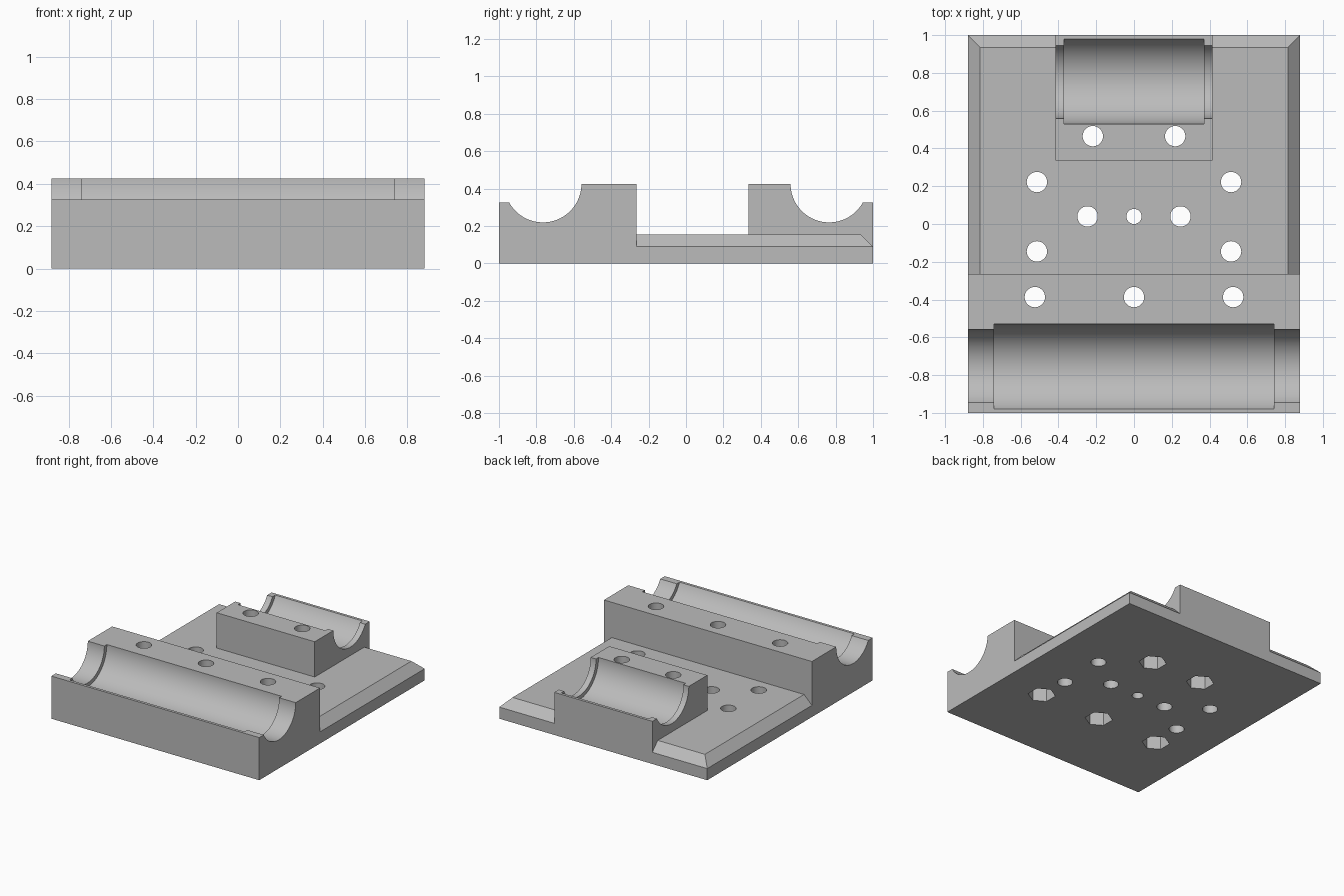
import bpy
import bmesh
from math import cos, sin, tau, pi
from mathutils import Vector

if "Cube" in bpy.data.objects:
    bpy.data.objects.remove(bpy.data.objects["Cube"], do_unlink=True)

HALF_X, TOP, LIP = 0.88, 0.425, 0.326
PLATE_TOP, CHAMFER = 0.155, 0.066
GROOVE_Y, SEAT_R, END_R = 0.765, 0.236, 0.206

grey = bpy.data.materials.new("grey_plastic")
grey.use_nodes = True
COLOUR = (0.5, 0.5, 0.5, 1)
grey.diffuse_color = COLOUR
grey.node_tree.nodes["Principled BSDF"].inputs["Base Color"].default_value = COLOUR


def prism(name, points, axis, lo, hi):
    """Extrude a closed outline along x (points are y, z) or z (points are x, y)."""
    def place(a, b, depth):
        return Vector((depth, a, b)) if axis == "x" else Vector((a, b, depth))

    bm = bmesh.new()
    face = bm.faces.new([bm.verts.new(place(a, b, lo)) for a, b in points])
    grown = bmesh.ops.extrude_face_region(bm, geom=[face])["geom"]
    moved = [g for g in grown if isinstance(g, bmesh.types.BMVert)]
    bmesh.ops.translate(bm, verts=moved, vec=place(0, 0, hi - lo))
    bmesh.ops.recalc_face_normals(bm, faces=bm.faces)
    mesh = bpy.data.meshes.new(name)
    bm.to_mesh(mesh)
    bm.free()
    mesh.materials.append(grey)
    obj = bpy.data.objects.new(name, mesh)
    bpy.context.collection.objects.link(obj)
    return obj


def circle(a, b, radius, sides, start=0.0):
    return [(a + radius * cos(start + tau * i / sides),
             b + radius * sin(start + tau * i / sides)) for i in range(sides)]


def combine(target, tool, operation):
    """Apply a boolean and discard the tool."""
    tool.hide_render = True
    mod = target.modifiers.new("combine", "BOOLEAN")
    mod.operation, mod.solver, mod.object = operation, "EXACT", tool
    bpy.context.view_layer.objects.active = target
    bpy.ops.object.modifier_apply(modifier=mod.name)
    bpy.data.objects.remove(tool, do_unlink=True)


def bearing_block(name, side, half_width, inner_y):
    """Stepped block, low at its outer lip; side is -1 at the front, 1 at the back."""
    outline = [(1, 0), (1, LIP), (GROOVE_Y, LIP), (GROOVE_Y, TOP), (inner_y, TOP), (inner_y, 0)]
    return prism(name, [(side * y, z) for y, z in outline], "x", -half_width, half_width)


# Base plate with chamfered side and back edges
carriage = prism("bearing_carriage", [(-HALF_X, -0.4), (HALF_X, -0.4), (HALF_X, 1), (-HALF_X, 1)],
                 "z", 0, PLATE_TOP)
bm = bmesh.new()
bm.from_mesh(carriage.data)
rim = [e for e in bm.edges
       if all(v.co.z > 0.1 for v in e.verts) and any(v.co.y > 0 for v in e.verts)]
bmesh.ops.bevel(bm, geom=rim, offset=CHAMFER, segments=1, affect="EDGES")
bm.to_mesh(carriage.data)
bm.free()

# Front and rear bearing blocks
combine(carriage, bearing_block("front_block", -1, HALF_X, 0.265), "UNION")
combine(carriage, bearing_block("rear_block", 1, 0.415, 0.335), "UNION")

# Grooves: a wide bearing seat, with narrower openings at both ends
for side, seat_half, block_half in ((-1, 0.74, HALF_X), (1, 0.37, 0.415)):
    for radius, half in ((END_R, block_half + 0.1), (SEAT_R, seat_half)):
        outline = circle(side * GROOVE_Y, TOP, radius, 72, pi / 72)
        combine(carriage, prism("groove_cutter", outline, "x", -half, half), "DIFFERENCE")

# Bolt holes through the blocks, with hexagonal nut pockets underneath
for x, y in ((-0.525, -0.387), (0, -0.387), (0.525, -0.387), (-0.218, 0.465), (0.218, 0.465)):
    combine(carriage, prism("bolt_cutter", circle(x, y, 0.054, 32), "z", -0.1, 0.6), "DIFFERENCE")
    combine(carriage, prism("nut_cutter", circle(x, y, 0.098, 6, pi / 2), "z", -0.1, 0.2),
            "DIFFERENCE")

# Plain holes through the plate
plate_holes = [(0, 0.04, 0.04)]
for s in (-1, 1):
    plate_holes += [(s * 0.514, 0.222, 0.054), (s * 0.514, -0.145, 0.054), (s * 0.246, 0.04, 0.054)]
for x, y, radius in plate_holes:
    combine(carriage, prism("hole_cutter", circle(x, y, radius, 32), "z", -0.1, 0.3), "DIFFERENCE")

# Smooth grooves and holes, crisp edges
bpy.ops.object.select_all(action="DESELECT")
carriage.select_set(True)
bpy.context.view_layer.objects.active = carriage
bpy.ops.object.shade_smooth_by_angle(angle=pi / 6)
